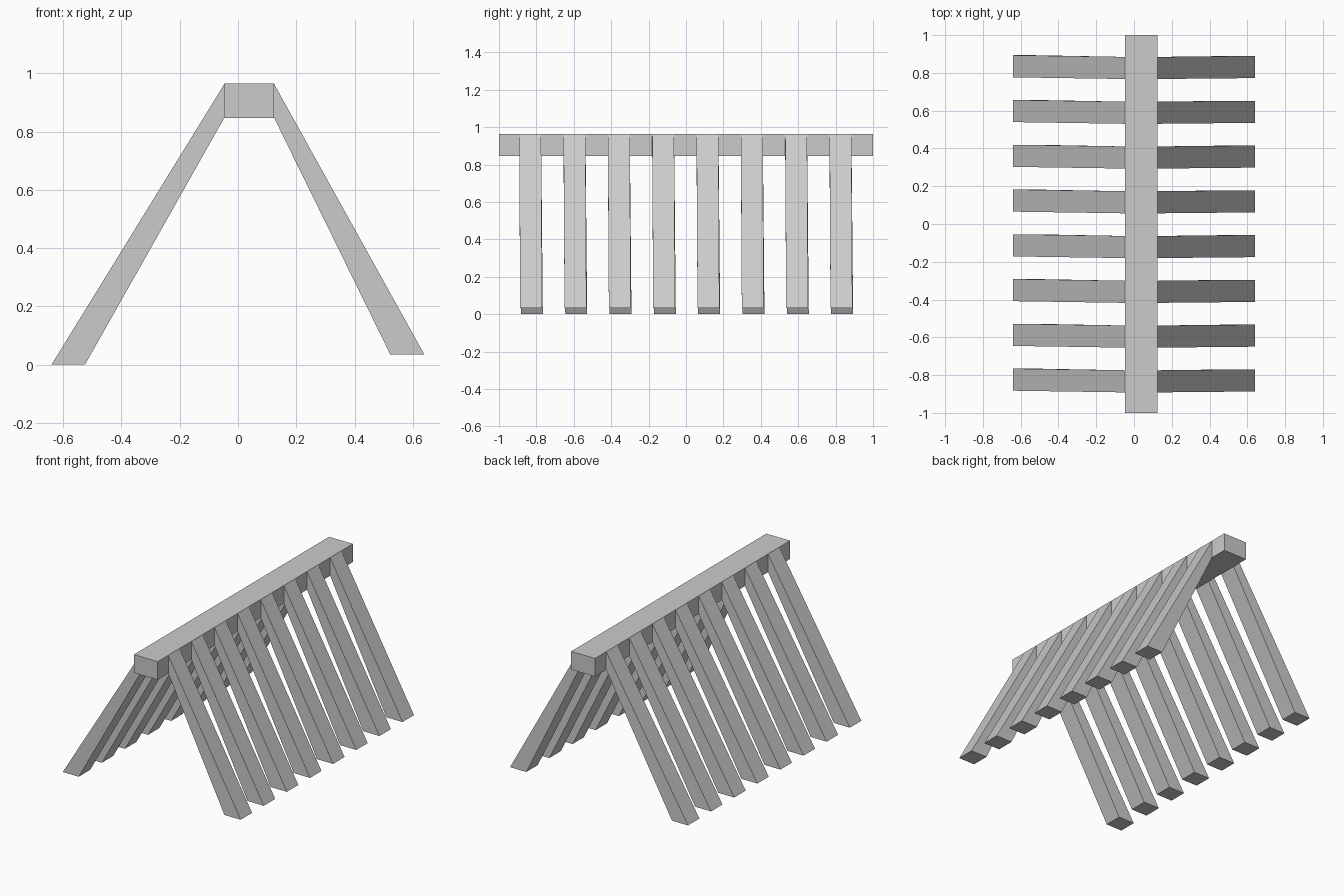
import bpy

if "Cube" in bpy.data.objects:
    bpy.data.objects.remove(bpy.data.objects["Cube"])

grey = bpy.data.materials.new("plain grey")
grey.diffuse_color = (0.6, 0.6, 0.6, 1)
grey.use_nodes = True
grey.node_tree.nodes["Principled BSDF"].inputs["Base Color"].default_value = grey.diffuse_color


def prism(name, start, end):
    """Four-sided bar between two matching quads of corner points."""
    faces = [(3, 2, 1, 0), (4, 5, 6, 7)]
    faces += [(i, (i + 1) % 4, (i + 1) % 4 + 4, i + 4) for i in range(4)]
    mesh = bpy.data.meshes.new(name)
    mesh.from_pydata(start + end, [], faces)
    mesh.materials.append(grey)
    obj = bpy.data.objects.new(name, mesh)
    bpy.context.collection.objects.link(obj)
    # consistent outward normals
    import bmesh
    bm = bmesh.new()
    bm.from_mesh(mesh)
    bmesh.ops.recalc_face_normals(bm, faces=bm.faces)
    bm.to_mesh(mesh)
    bm.free()
    return obj


# Ridge beam
XL, XR, ZB, ZT = -0.047, 0.124, 0.847, 0.965


def beam_end(y):
    return [(XL, y, ZB), (XR, y, ZB), (XR, y, ZT), (XL, y, ZT)]


prism("ridge_beam", beam_end(-1), beam_end(1))


# Rafters: plumb cut against the beam, level cut at the foot, slightly skewed
def rafter(name, x_top, x_out, x_in, z_foot, y_top, y_foot, h=0.0585):
    top = [(x_top, y_top - h, ZT - 0.002), (x_top, y_top + h, ZT - 0.002),
           (x_top, y_top + h, ZB), (x_top, y_top - h, ZB)]
    foot = [(x_out, y_foot - h, z_foot), (x_out, y_foot + h, z_foot),
            (x_in, y_foot + h, z_foot), (x_in, y_foot - h, z_foot)]
    prism(name, top, foot)


for i in range(8):
    y = -0.833 + 0.237 * i
    rafter(f"left_rafter_{i + 1}", XL, -0.64, -0.525, 0.0, y, y + 0.009)
    rafter(f"right_rafter_{i + 1}", XR, 0.64, 0.523, 0.034, y, y + 0.005)
